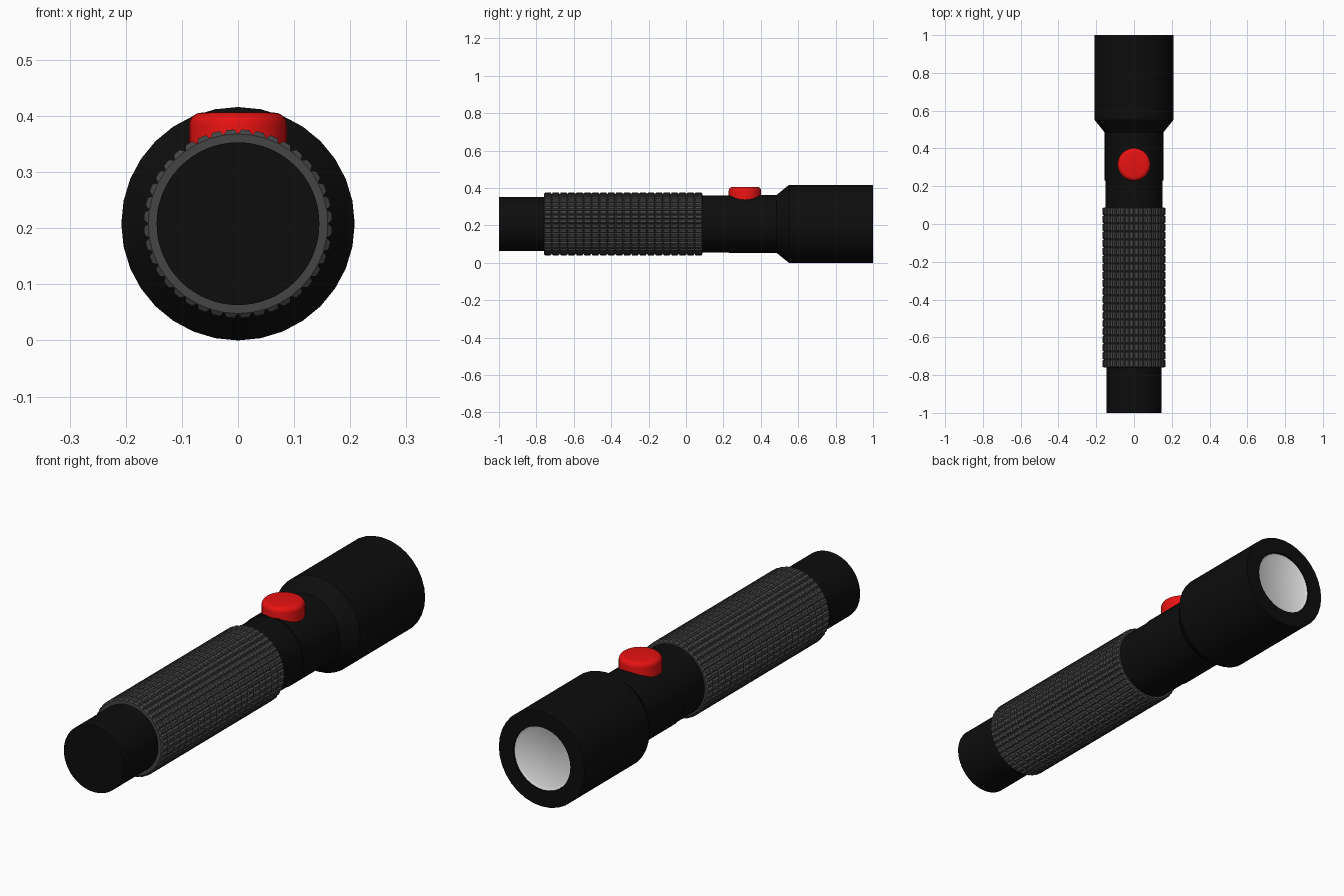
import bpy, bmesh, math

if "Cube" in bpy.data.objects:
    bpy.data.objects.remove(bpy.data.objects["Cube"])

CZ = 0.208   # height of the torch axis


def material(name, rgb):
    m = bpy.data.materials.new(name)
    m.diffuse_color = (*rgb, 1)
    m.use_nodes = True
    m.node_tree.nodes["Principled BSDF"].inputs["Base Color"].default_value = m.diffuse_color
    return m


BLACK = material("black", (0.004, 0.004, 0.004))
GREY = material("rubber grey", (0.058, 0.058, 0.058))
RED = material("red", (0.8, 0.006, 0.006))
WHITE = material("lens white", (0.8, 0.8, 0.8))


def finish(bm, name, mat, loc, rot=(0, 0, 0), smooth=True):
    bmesh.ops.remove_doubles(bm, verts=bm.verts, dist=1e-5)
    bmesh.ops.recalc_face_normals(bm, faces=bm.faces)
    me = bpy.data.meshes.new(name)
    bm.to_mesh(me)
    bm.free()
    me.materials.append(mat)
    ob = bpy.data.objects.new(name, me)
    bpy.context.collection.objects.link(ob)
    ob.location, ob.rotation_euler = loc, rot
    if smooth:
        bpy.ops.object.select_all(action='DESELECT')
        ob.select_set(True)
        bpy.context.view_layer.objects.active = ob
        bpy.ops.object.shade_smooth_by_angle(angle=math.radians(32))
    return ob


def lathe(profile, n):
    """Revolve (radius, height) points about local z."""
    bm = bmesh.new()
    rings = []
    for r, h in profile:
        rings.append([bm.verts.new((r * math.sin(2 * math.pi * i / n),
                                    r * math.cos(2 * math.pi * i / n), h))
                      for i in range(n)])
    for a, b in zip(rings, rings[1:]):
        for i in range(n):
            j = (i + 1) % n
            bm.faces.new((a[i], a[j], b[j], b[i]))
    return bm, rings


def along_y(profile, n, name, mat, caps=(True, True)):
    """Turned part lying along the torch axis; heights become y."""
    bm, rings = lathe(profile, n)
    for cap, ring in zip(caps, (rings[0], rings[-1])):
        if cap:
            bm.faces.new(ring)
    return finish(bm, name, mat, (0, 0, CZ), (-math.pi / 2, 0, 0))


# tail cap and slim barrel
along_y([(0.145, -1), (0.145, -0.74), (0.152, -0.74), (0.152, 0.24)],
        64, "barrel", BLACK)

# neck, flare, head and shallow front recess
along_y([(0.1555, 0.23), (0.1555, 0.485), (0.208, 0.55), (0.208, 1.0),
         (0.139, 1.0), (0.139, 0.98)], 32, "head", BLACK)

# lens, slightly sunk with a rounded rim
along_y([(0.138, 0.98), (0.138, 0.992), (0.128, 0.986)],
        32, "lens", WHITE)

# knurled rubber grip: grid of small raised studs
Y0, Y1, ROWS, AROUND = -0.76, 0.088, 20, 40
R_IN, R_BASE, R_TIP = 0.145, 0.160, 0.168
hs = [Y0 + (Y1 - Y0) * i / ROWS for i in range(ROWS + 1)]
bm, rings = lathe([(R_BASE, h) for h in hs], AROUND)
bmesh.ops.recalc_face_normals(bm, faces=bm.faces)
cells = bm.faces[:]
bmesh.ops.inset_individual(bm, faces=cells, thickness=0.0085)
for f in cells:
    for v in f.verts:
        s = R_TIP / math.hypot(v.co.x, v.co.y)
        v.co.x *= s
        v.co.y *= s
for ring in (rings[0], rings[-1]):      # flat end collars
    inner = [bm.verts.new((v.co.x * R_IN / R_BASE, v.co.y * R_IN / R_BASE, v.co.z))
             for v in ring]
    for i in range(AROUND):
        j = (i + 1) % AROUND
        bm.faces.new((ring[i], ring[j], inner[j], inner[i]))
finish(bm, "grip", GREY, (0, 0, CZ), (-math.pi / 2, 0, 0), smooth=False)

# push button with rounded top
bm, rings = lathe([(0.087, 0.32), (0.087, 0.385)] +
                  [(0.065 + 0.022 * math.cos(t), 0.385 + 0.021 * math.sin(t))
                   for t in (math.pi / 8 * k for k in range(1, 5))], 32)
bm.faces.new(rings[-1])
bm.faces.new(rings[0])
finish(bm, "button", RED, (0, 0.315, 0))
